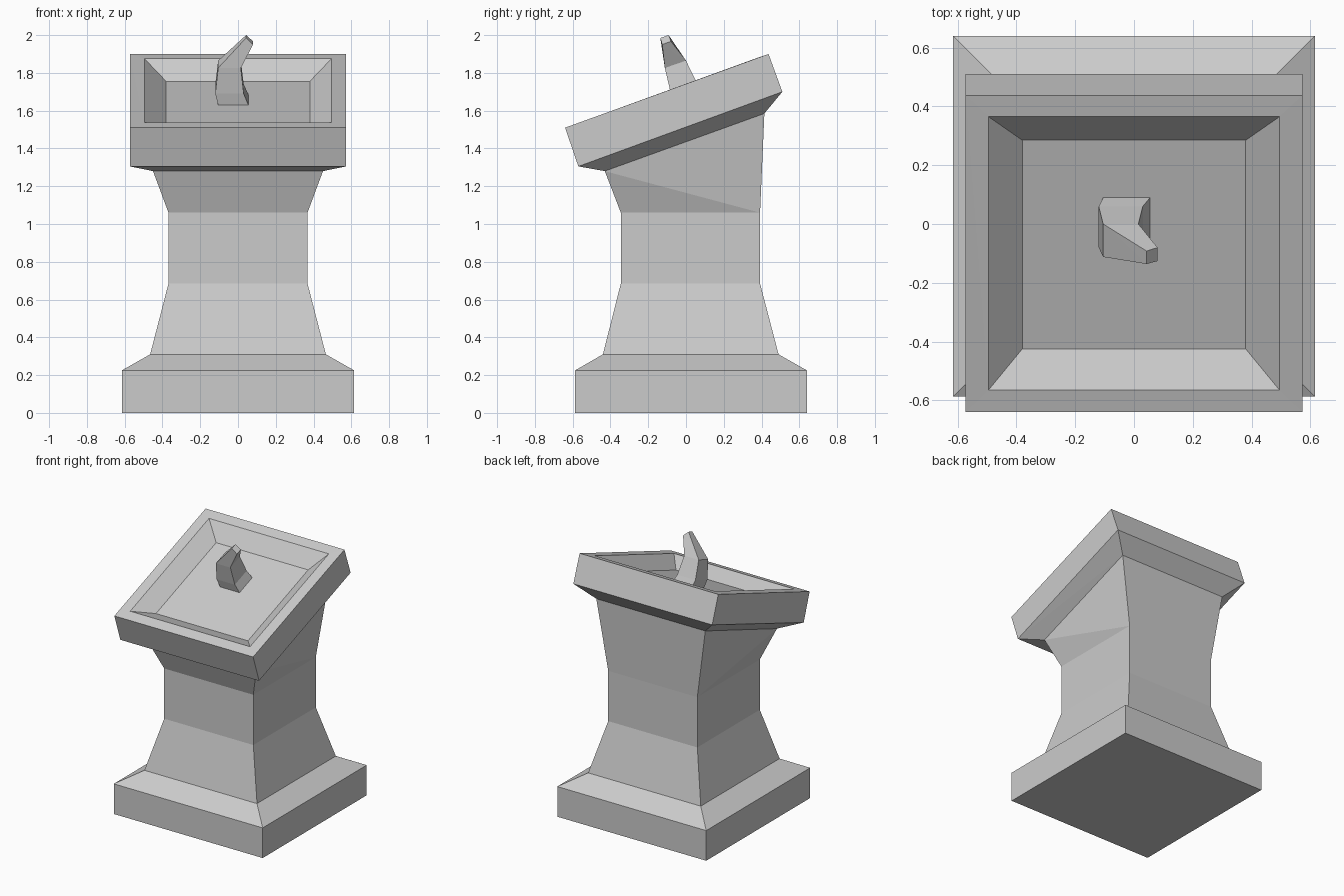
import bpy, bmesh

if "Cube" in bpy.data.objects:
    bpy.data.objects.remove(bpy.data.objects["Cube"])


def ring(w, front, back):
    """Four corners, counter-clockwise from above; front/back are (y, z)."""
    (yf, zf), (yb, zb) = front, back
    return [(-w, yf, zf), (w, yf, zf), (w, yb, zb), (-w, yb, zb)]


def level(w, yf, yb, z):
    return ring(w, (yf, z), (yb, z))


def loft(name, rings, cap_start=False, cap_end=False):
    """Skin a stack of four-cornered rings."""
    bm = bmesh.new()
    loops = [[bm.verts.new(p) for p in r] for r in rings]
    for lo, hi in zip(loops, loops[1:]):
        for i in range(4):
            j = (i + 1) % 4
            a, b, c, d = lo[i], lo[j], hi[j], hi[i]
            if i == 1:      # right side: crease from low back to high front
                tris = [(a, b, d), (b, c, d)]
            elif i == 3:    # left side: mirrored crease
                tris = [(a, b, c), (a, c, d)]
            else:
                tris = [(a, b, c, d)]
            for t in tris:
                bm.faces.new(t)
    if cap_start:
        bm.faces.new(loops[0][::-1])
    if cap_end:
        bm.faces.new(loops[-1])
    mesh = bpy.data.meshes.new(name)
    bm.to_mesh(mesh)
    bm.free()
    obj = bpy.data.objects.new(name, mesh)
    bpy.context.collection.objects.link(obj)
    return obj


# Pedestal: plinth, bevel, flared foot, shaft and sloping neck
neck_top = ring(0.45, (-0.43, 1.28), (0.415, 1.585))
loft("pedestal", [
    level(0.615, -0.587, 0.64, 0),
    level(0.615, -0.587, 0.64, 0.225),
    level(0.465, -0.44, 0.49, 0.31),
    level(0.368, -0.345, 0.392, 0.685),
    level(0.368, -0.345, 0.392, 1.06),
    neck_top,
], cap_start=True)

# Tilted tray: underside, outer wall, rim, sloping inner wall and floor
loft("dial_tray", [
    neck_top,
    ring(0.573, (-0.57, 1.305), (0.51, 1.70)),
    ring(0.573, (-0.64, 1.51), (0.437, 1.90)),
    ring(0.495, (-0.565, 1.537), (0.365, 1.875)),
    ring(0.38, (-0.425, 1.497), (0.285, 1.755)),
], cap_end=True)

# Bent pointer standing on the tray floor


def slab(x0, x1, front, back):
    (yf, zf), (yb, zb) = front, back
    return [(x0, yf, zf), (x1, yf, zf), (x1, yb, zb), (x0, yb, zb)]


loft("pointer", [
    slab(-0.105, 0.055, (-0.06, 1.63), (0.09, 1.685)),
    slab(-0.12, 0.03, (-0.08, 1.69), (0.06, 1.741)),
    slab(-0.105, 0.015, (-0.112, 1.826), (0.0, 1.865)),
    [(0.043, -0.136, 1.985), (0.08, -0.126, 1.95),
     (0.08, -0.08, 1.967), (0.043, -0.092, 2.0)],
], cap_start=True, cap_end=True)
